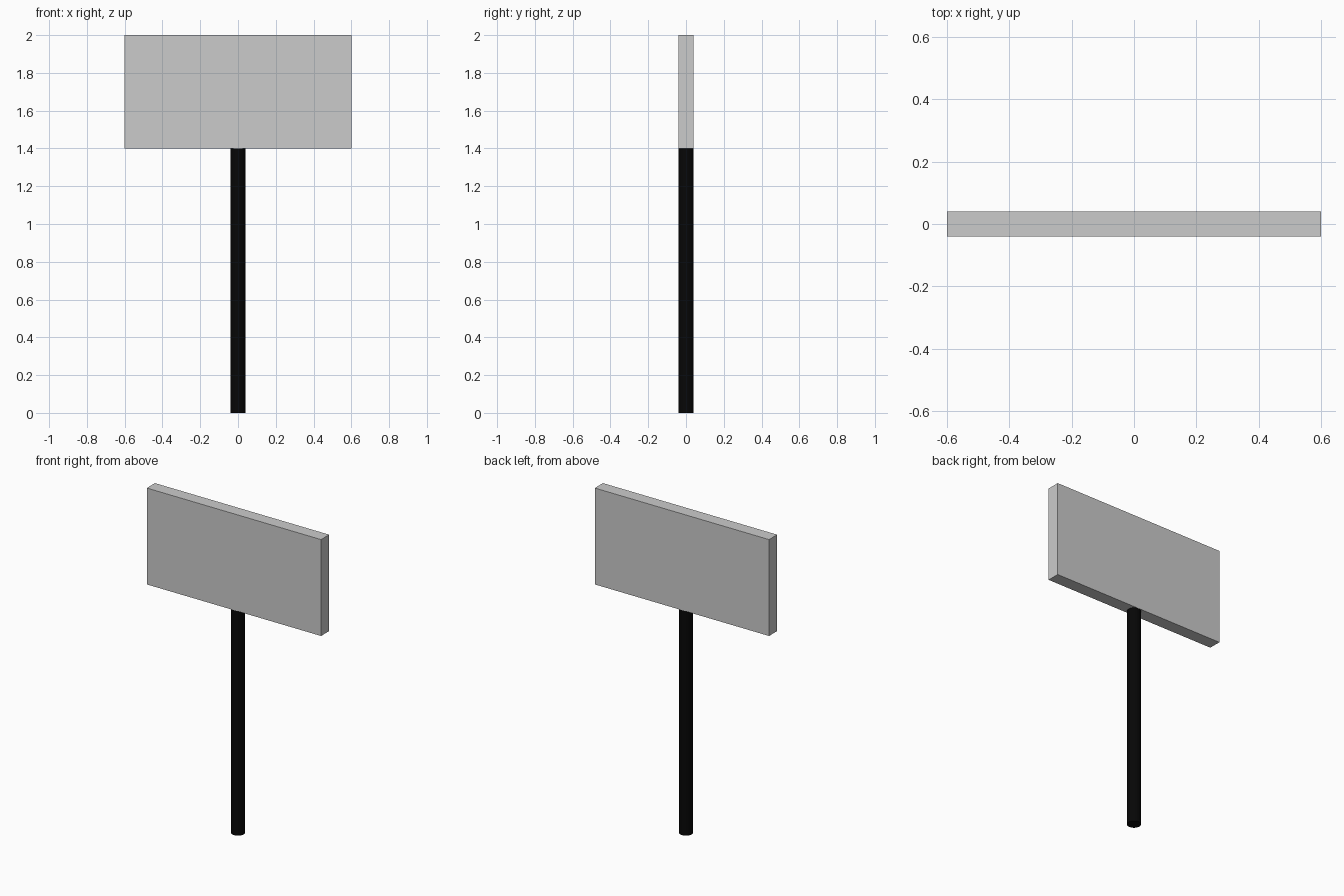
import bpy

if "Cube" in bpy.data.objects:
    bpy.data.objects.remove(bpy.data.objects["Cube"])

# Post: slim round black pole
bpy.ops.mesh.primitive_cylinder_add(vertices=32, radius=0.04, depth=1.4, location=(0, 0, 0.7))
post = bpy.context.object
post.name = "post"
bpy.ops.object.shade_smooth_by_angle()
black = bpy.data.materials.new("black_paint")
black.diffuse_color = (0.002, 0.002, 0.002, 1)
black.use_nodes = True
black.node_tree.nodes["Principled BSDF"].inputs["Base Color"].default_value = black.diffuse_color
post.data.materials.append(black)

# Sign board: flat rectangular panel resting on the post
bpy.ops.mesh.primitive_cube_add(size=1, location=(0, 0, 1.7))
board = bpy.context.object
board.name = "sign_board"
board.scale = (1.2, 0.08, 0.6)
bpy.ops.object.transform_apply(location=False, rotation=False, scale=True)
